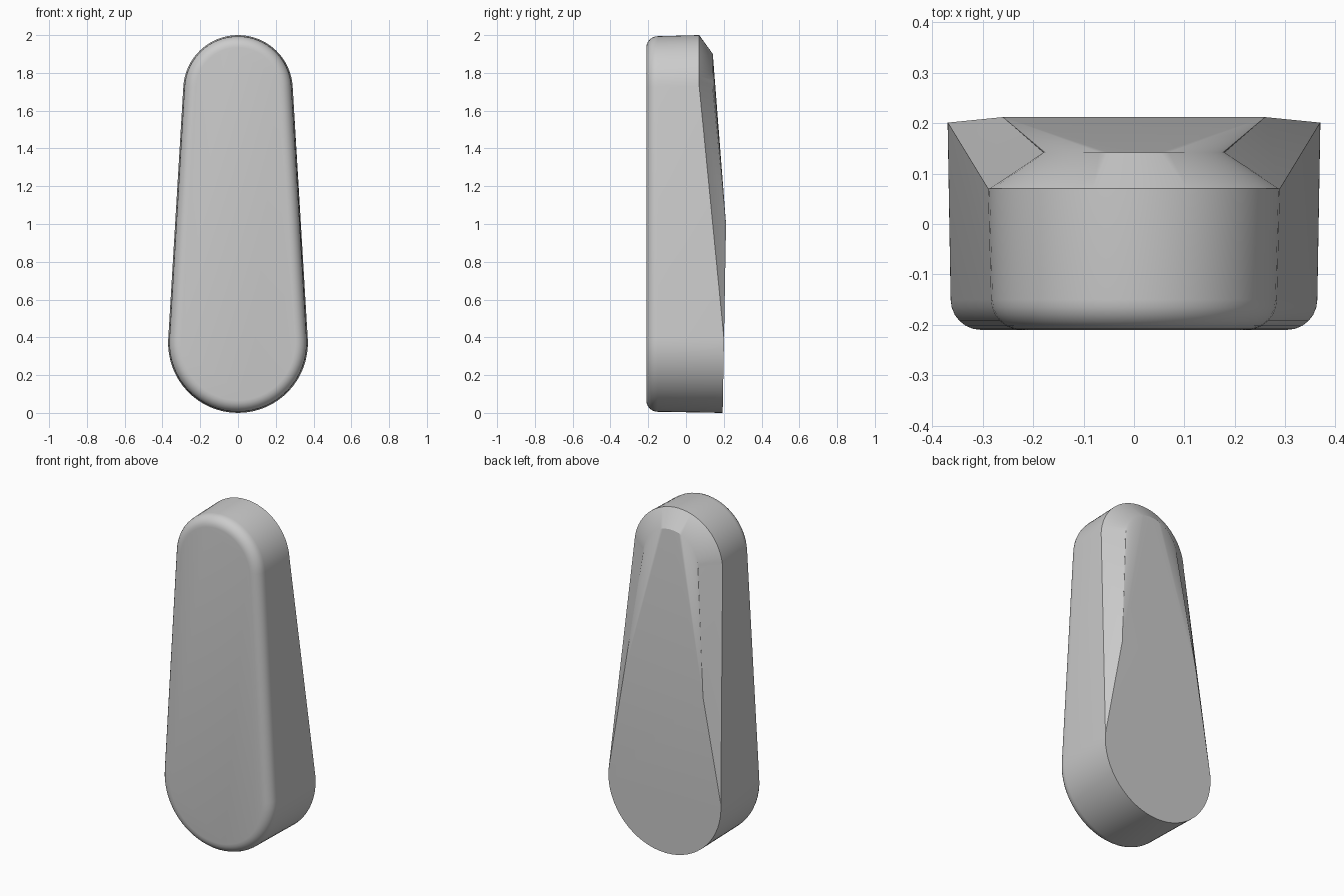
import bpy, bmesh
from math import asin, cos, sin, pi, radians

cube = bpy.data.objects.get("Cube")
if cube:
    bpy.data.objects.remove(cube)

N = 32                         # segments per end arc (even)
R_LOW, Z_LOW = 0.37, 0.37      # large lower end
R_TOP, Z_TOP = 0.29, 1.71      # small upper end
TILT = asin((R_LOW - R_TOP) / (Z_TOP - Z_LOW))
RIDGE_X, RIDGE_Y, RIDGE_Z = 0.26, 0.212, 1.0
FRONT, BEVEL, DRAFT = -0.21, 0.06, 0.006


def arc(radius, z, start, end):
    steps = [start + (end - start) * i / N for i in range(N + 1)]
    return [(radius * cos(a), z + radius * sin(a)) for a in steps]


def outline(inset):
    """Tapered capsule outline: top arc from +x to -x, then bottom arc back."""
    return (arc(R_TOP - inset, Z_TOP, TILT, pi - TILT)
            + arc(R_LOW - inset, Z_LOW, pi - TILT, 2 * pi + TILT))


bm = bmesh.new()


def ring(points, depth):
    return [bm.verts.new((x, depth(z), z)) for x, z in points]


def bridge(a, b):
    for i in range(len(a)):
        j = (i + 1) % len(a)
        bm.faces.new((a[i], a[j], b[j], b[i]))


# Rounded front edge and drafted side wall
rings = []
for i in range(7):
    t = i / 6 * pi / 2
    inset = DRAFT + BEVEL * (1 - sin(t))
    y = FRONT + BEVEL * (1 - cos(t))
    rings.append(ring(outline(inset), lambda z, y=y: y))
bm.faces.new(rings[0])

# Rear rim: low along the top arc, rising to the lower arc
points = outline(0)
top = [bm.verts.new((x, 0.07, z)) for x, z in points[:N + 1]]
low = ring(points[N + 1:], lambda z: RIDGE_Y - 0.018 * (RIDGE_Z - z))
rings.append(top + low)
for a, b in zip(rings, rings[1:]):
    bridge(a, b)

# Rear: chamfer around the top arc
inner = ring(arc(0.18, 1.72, 0, pi), lambda z: 0.142)
for i in range(N):
    bm.faces.new((top[i], top[i + 1], inner[i + 1], inner[i]))

# Rear: ridge, lower flat and sloping upper facets
ridge_l = bm.verts.new((RIDGE_X, RIDGE_Y, RIDGE_Z))
ridge_r = bm.verts.new((-RIDGE_X, RIDGE_Y, RIDGE_Z))
bm.faces.new(low + [ridge_l, ridge_r])
bm.faces.new((ridge_l, ridge_r, inner[N // 2]))
for i in range(N):
    corner = ridge_l if i < N // 2 else ridge_r
    bm.faces.new((corner, inner[i], inner[i + 1]))
for corner, rim_low, rim_top, end in ((ridge_l, low[-1], top[0], inner[0]),
                                      (ridge_r, low[0], top[-1], inner[-1])):
    bm.faces.new((corner, rim_low, rim_top))
    bm.faces.new((corner, rim_top, end))

bmesh.ops.recalc_face_normals(bm, faces=bm.faces)
mesh = bpy.data.meshes.new("tapered_body")
bm.to_mesh(mesh)
bm.free()

body = bpy.data.objects.new("tapered_body", mesh)
bpy.context.collection.objects.link(body)

grey = bpy.data.materials.new("light_grey")
grey.use_nodes = True
color = (0.6, 0.6, 0.6, 1)
grey.diffuse_color = color
grey.node_tree.nodes["Principled BSDF"].inputs["Base Color"].default_value = color
mesh.materials.append(grey)

bpy.ops.object.select_all(action="DESELECT")
body.select_set(True)
bpy.context.view_layer.objects.active = body
bpy.ops.object.shade_smooth_by_angle(angle=radians(30))
